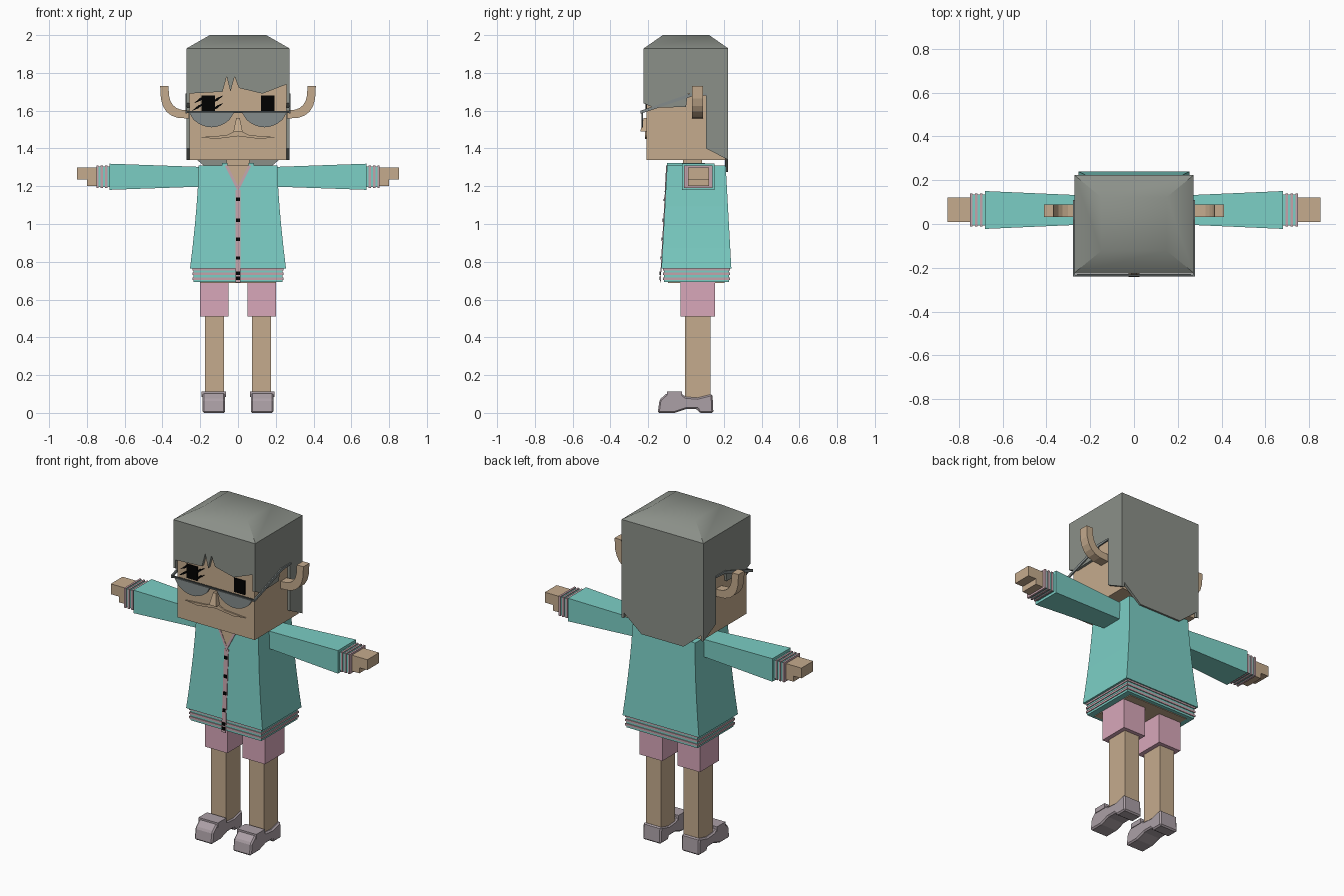
import bpy, bmesh
from math import sin, cos, pi

default_cube = bpy.data.objects.get("Cube")
if default_cube:
    bpy.data.objects.remove(default_cube)


def material(name, red, green, blue):
    mat = bpy.data.materials.new(name)
    mat.use_nodes = True
    mat.diffuse_color = (red, green, blue, 1)
    shader = mat.node_tree.nodes["Principled BSDF"]
    shader.inputs["Base Color"].default_value = (red, green, blue, 1)
    return mat


SKIN = material("tan skin", .56, .41, .27)
HAIR = material("grey hair", .26, .28, .25)
TEAL = material("teal knit", .2, .62, .56)
PINK = material("pink cloth", .69, .39, .49)
TRIM = material("dusty pink trim", .55, .37, .41)
SHOE = material("mauve leather", .41, .35, .38)
LENS = material("smoky lens", .23, .26, .26)
FRAME = material("dark frame", .07, .08, .08)
BLACK = material("black", 0, 0, 0)


def join_rings(name, mat, rings, mirror=False):
    """Join equal-length loops of points into a closed solid."""
    bm = bmesh.new()
    loops = [[bm.verts.new(point) for point in ring] for ring in rings]
    for lower, upper in zip(loops, loops[1:]):
        for i in range(len(lower)):
            bm.faces.new((lower[i - 1], lower[i], upper[i], upper[i - 1]))
    bm.faces.new(loops[0])
    bm.faces.new(loops[-1])
    bmesh.ops.recalc_face_normals(bm, faces=bm.faces)
    mesh = bpy.data.meshes.new(name)
    bm.to_mesh(mesh)
    bm.free()
    mesh.materials.append(mat)
    part = bpy.data.objects.new(name, mesh)
    bpy.context.collection.objects.link(part)
    if mirror:
        part.modifiers.new("Mirror", "MIRROR").use_mirror_merge = False
    return part


def place(axis, along, u, v):
    return {"x": (along, u, v), "y": (u, along, v), "z": (u, v, along)}[axis]


def rectangle(half_u, half_v, centre=(0, 0)):
    u, v = centre
    return [(u - half_u, v - half_v), (u + half_u, v - half_v),
            (u + half_u, v + half_v), (u - half_u, v + half_v)]


def prism(name, mat, axis, span, outline, mirror=False):
    rings = [[place(axis, along, u, v) for u, v in outline] for along in span]
    return join_rings(name, mat, rings, mirror)


def block(name, mat, span, half, centre=(0, 0), axis="z", flare=1, mirror=False):
    """A box along an axis whose far end is scaled by flare."""
    rings = [[place(axis, along, u, v)
              for u, v in rectangle(half[0] * scale, half[1] * scale, centre)]
             for along, scale in zip(span, (1, flare))]
    return join_rings(name, mat, rings, mirror)


def bands(name, start, step, half, centre, axis, mirror=False):
    """Knitted ribbing: alternating flat and raised stripes."""
    for i in range(6):
        mat, raised = (TRIM, .005) if i % 2 else (TEAL, 0)
        low = start + i * step
        block(f"{name}_band", mat, (low, low + step), [h + raised for h in half],
              centre, axis, mirror=mirror)


# Legs, shorts and shoes
block("leg", SKIN, (.08, .53), (.05, .068), (.125, .063), mirror=True)
block("shorts_leg", PINK, (.51, .72), (.075, .092), (.125, .062), mirror=True)
shoe = prism("shoe", SHOE, "x", (.068, .188),
             [(-.15, 0), (-.06, 0), (0, .02), (.06, .02), (.07, 0), (.145, 0), (.14, .1),
              (.06, .08), (0, .085), (-.03, .105), (-.1, .105), (-.14, .07)], mirror=True)
shoe.modifiers.new("Rounded edges", "BEVEL").width = .008
block("shoe_tongue", SHOE, (.085, .113), (.064, .04), (.128, -.06), mirror=True)

# Cardigan body, flaring down to a striped hem
COLLAR, HEM = 1.31, .765


def chest_y(z):
    return -.1 - .03 * (COLLAR - z) / (COLLAR - HEM)


def cardigan_ring(drop):
    z = COLLAR + (HEM - COLLAR) * drop
    half = .208 + .046 * drop ** 1.5
    back = .21 + .03 * drop
    return [(-half, chest_y(z), z), (half, chest_y(z), z), (half, back, z), (-half, back, z)]


join_rings("cardigan", TEAL, [cardigan_ring(i / 5) for i in range(6)])
bands("hem", .692, .0125, (.236, .172), (0, .056), "z")
block("hips", SKIN, (.688, .72), (.2, .15), (0, .055))


def chest_plate(name, mat, outline, lift, mirror=False):
    """A thin plate lying on the sloping chest."""
    rings = [[(x, chest_y(z) - offset, z) for x, z in outline] for offset in (0, lift)]
    join_rings(name, mat, rings, mirror)


# Neck opening, collar, button strip and buttons
block("neck", SKIN, (1.28, 1.36), (.06, .05), (0, .035))
NOTCH = 1.19
chest_plate("neck_opening", SKIN, [(0, NOTCH), (.06, COLLAR), (-.06, COLLAR)], .003)
chest_plate("collar_trim", TRIM,
            [(0, NOTCH - .02), (.07, COLLAR), (.055, COLLAR), (0, NOTCH + .01)], .005, True)
block("collar", TEAL, (1.3, 1.322), (.015, .1), (.07, 0), mirror=True)
chest_plate("button_strip", TRIM, rectangle(.014, .245, (0, .935)), .004)
for height in (.713, .74, .82, .92, 1.02, 1.13):
    chest_plate("button", BLACK, rectangle(.01, .009, (0, height)), .008)

# Sleeves, striped cuffs and hands
ARM = (.064, 1.25)
block("sleeve", TEAL, (.19, .68), (.065, .052), ARM, "x", flare=1.33, mirror=True)
bands("cuff", .68, .0117, (.07, .054), ARM, "x", mirror=True)
block("hand", SKIN, (.74, .853), (.056, .031), (.066, 1.267), "x", mirror=True)
block("thumb", SKIN, (.74, .8), (.056, .018), (.066, 1.22), "x", mirror=True)

# Head, nose and moustache
block("head", SKIN, (1.34, 1.9), (.257, .208))
block("nose", SKIN, (1.49, 1.56), (.024, .03), (0, -.212), flare=.4)
prism("moustache", SKIN, "y", (-.216, -.205),
      [(0, 1.5), (.06, 1.47), (.2, 1.46), (.12, 1.45), (0, 1.465)], mirror=True)


# Ears curl outwards and up like horns
def ear_arc(grow):
    angles = [step * pi / 12 for step in range(7)]
    return [(.26 + (.13 + grow) * sin(a) ** .7, 1.73 - (.15 + grow) * cos(a) ** .7)
            for a in angles]


prism("ear", SKIN, "y", (.033, .09), ear_arc(.022) + ear_arc(-.022)[::-1], mirror=True)

# Eyes, with slashes across the right one
FACE = (-.214, -.206)
prism("eye", BLACK, "y", FACE, rectangle(.036, .042, (.158, 1.638)), mirror=True)
for x, z in ((-.21, 1.62), (-.2, 1.66), (-.11, 1.66), (-.11, 1.62)):
    reach, rise, width = .035, .022, .008
    prism("eye_slash", BLACK, "y", FACE,
          [(x - reach, z - rise), (x, z - width), (x + reach, z + rise), (x, z + width)])

# Hair panels with a spiky fringe, and a sloping crown
SIDE, FRONT, BACK, TOP = .272, -.226, .223, 1.93
fringe = [(-SIDE, TOP), (-SIDE, 1.69)]
for peak in (-.06, -.018):
    fringe += [(peak - .022, 1.7), (peak, 1.78)]
fringe += [(.005, 1.72), (.13, 1.69), (SIDE, 1.745), (SIDE, TOP)]
prism("hair_front", HAIR, "y", (FRONT, -.207), fringe)
prism("hair_side", HAIR, "x", (.256, SIDE),
      [(FRONT, TOP), (FRONT, 1.64), (-.17, 1.615), (0, 1.62), (.01, 1.69), (.105, 1.69),
       (.105, 1.4), (BACK, 1.34), (BACK, TOP)], mirror=True)
prism("hair_back", HAIR, "y", (.207, BACK),
      [(0, TOP), (SIDE, TOP), (SIDE, 1.385), (.14, 1.275), (0, 1.275)], mirror=True)
crown = block("hair_crown", HAIR, (TOP, 2), (SIDE, BACK), flare=.55)
bpy.context.view_layer.objects.active = crown
crown.select_set(True)
bpy.ops.object.shade_smooth_by_angle(angle=.7)

# Glasses: curved lenses under a straight bar, with arms over the ears
BAR = 1.592
steps = [i / 10 for i in range(11)]
prism("lens", LENS, "y", (-.236, -.228),
      [(.02 + .24 * t, BAR - .08 * max(0, sin(pi * t)) ** .6) for t in steps], mirror=True)
block("brow_bar", FRAME, (BAR - .005, BAR + .005), (.275, .005), (0, -.235))
prism("temple_arm", LENS, "x", (.27, .278),
      [(-.24, BAR - .008), (-.24, BAR + .008), (.02, 1.69), (.11, 1.69), (.11, 1.68),
       (.03, 1.675)], mirror=True)
